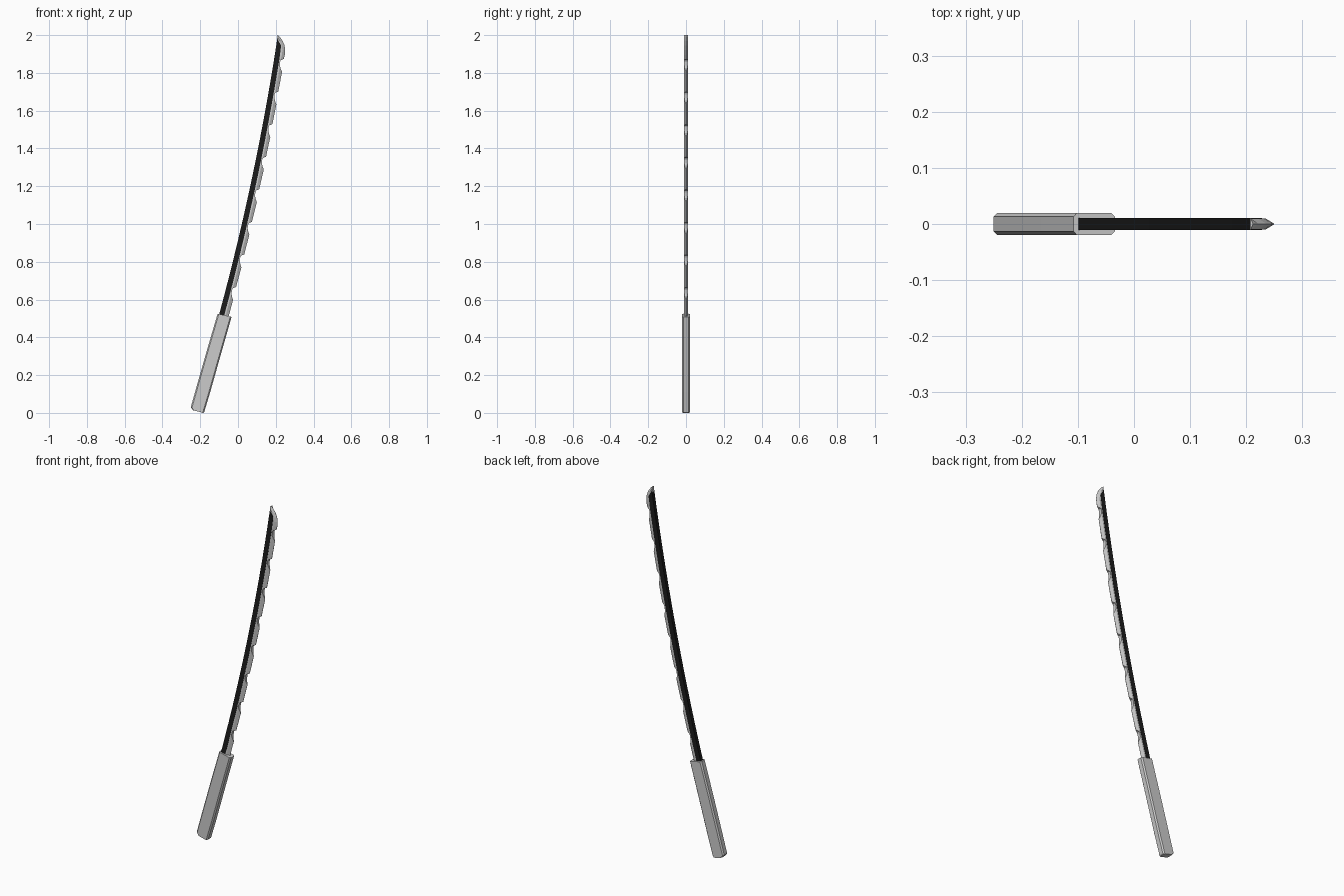
import bpy, bmesh

if "Cube" in bpy.data.objects:
    bpy.data.objects.remove(bpy.data.objects["Cube"])


def spine(z):
    # x of the curved back of the blade at height z
    t = z - 0.52
    return -0.10 + 0.27 * t - 0.0405 * t * t


def loft(name, rings, color=None):
    bm = bmesh.new()
    loops = [[bm.verts.new(p) for p in r] for r in rings]
    n = len(loops[0])
    for a, b in zip(loops, loops[1:]):
        for i in range(n):
            j = (i + 1) % n
            bm.faces.new((a[i], a[j], b[j], b[i]))
    bm.faces.new(loops[0][::-1])
    bm.faces.new(loops[-1])
    bmesh.ops.recalc_face_normals(bm, faces=bm.faces)
    me = bpy.data.meshes.new(name)
    bm.to_mesh(me)
    bm.free()
    ob = bpy.data.objects.new(name, me)
    bpy.context.collection.objects.link(ob)
    if color:
        mat = bpy.data.materials.new(name + "_paint")
        mat.diffuse_color = color
        mat.use_nodes = True
        mat.node_tree.nodes["Principled BSDF"].inputs["Base Color"].default_value = mat.diffuse_color
        me.materials.append(mat)
    return ob


# Handle: chamfered bar with a gentle curve; rows are (back, front) edge points
rows = [((-0.238, 0.014), (-0.184, 0.0)), ((-0.25, 0.030), (-0.179, 0.004)),
        ((-0.222, 0.130), (-0.147, 0.110)), ((-0.165, 0.330), (-0.090, 0.312)),
        ((-0.108, 0.525), (-0.034, 0.508))]
octagon = [(0, -0.013), (0.09, -0.02), (0.91, -0.02), (1, -0.013),
           (1, 0.013), (0.91, 0.02), (0.09, 0.02), (0, 0.013)]
loft("handle", [[(b[0] + s * (f[0] - b[0]), y, b[1] + s * (f[1] - b[1]))
                 for s, y in octagon] for b, f in rows])

# Blade: bevelled cutting edge with regular hooked notches
HALF, EDGE, BEVEL = 0.0095, 0.053, 0.036


def blade_ring(z, back, edge, bevel=BEVEL, full=EDGE):
    bevel = min(bevel, edge - 0.0005)
    y = min(HALF, HALF * (full - edge) / (full - BEVEL))
    y = max(y, 0.0003)
    x = spine(z)
    return [(x + back, -HALF, z), (x + bevel, -HALF, z), (x + edge, -y, z),
            (x + edge, y, z), (x + bevel, HALF, z), (x + back, HALF, z)]


rings = [blade_ring(0.50, 0.003, EDGE)]
for k in range(8):
    c = 0.62 + 0.1725 * k
    for dz, e in [(-0.022, EDGE), (-0.005, 0.043), (0.012, 0.036),
                  (0.030, 0.034), (0.040, 0.036), (0.046, 0.051)]:
        rings.append(blade_ring(c + dz, 0.003, e))

# Curved blade tip: the bevel follows the rounded edge
for z, back, e in [(1.895, 0.003, 0.053), (1.92, 0.003, 0.0515),
                   (1.945, 0.002, 0.044), (1.97, 0.0, 0.030),
                   (1.99, -0.001, 0.012), (2.0, -0.003, 0.001)]:
    rings.append(blade_ring(z, back, e, max(e - 0.015, back + 0.0005), e))
loft("blade", rings)

# Dark spine strip along the back, with a slanted upper end
strip = []
for i in range(15):
    z = 0.50 + 1.48 * i / 14
    z_in = z - (0.035 if i == 14 else 0)
    xo, xi = spine(z), spine(z_in) + 0.028
    if i == 14:
        xi = spine(z_in) + 0.026
    strip.append([(xo, -0.0105, z), (xi, -0.0105, z_in),
                  (xi, 0.0105, z_in), (xo, 0.0105, z)])
loft("blade_spine", strip, (0.012, 0.012, 0.012, 1))
